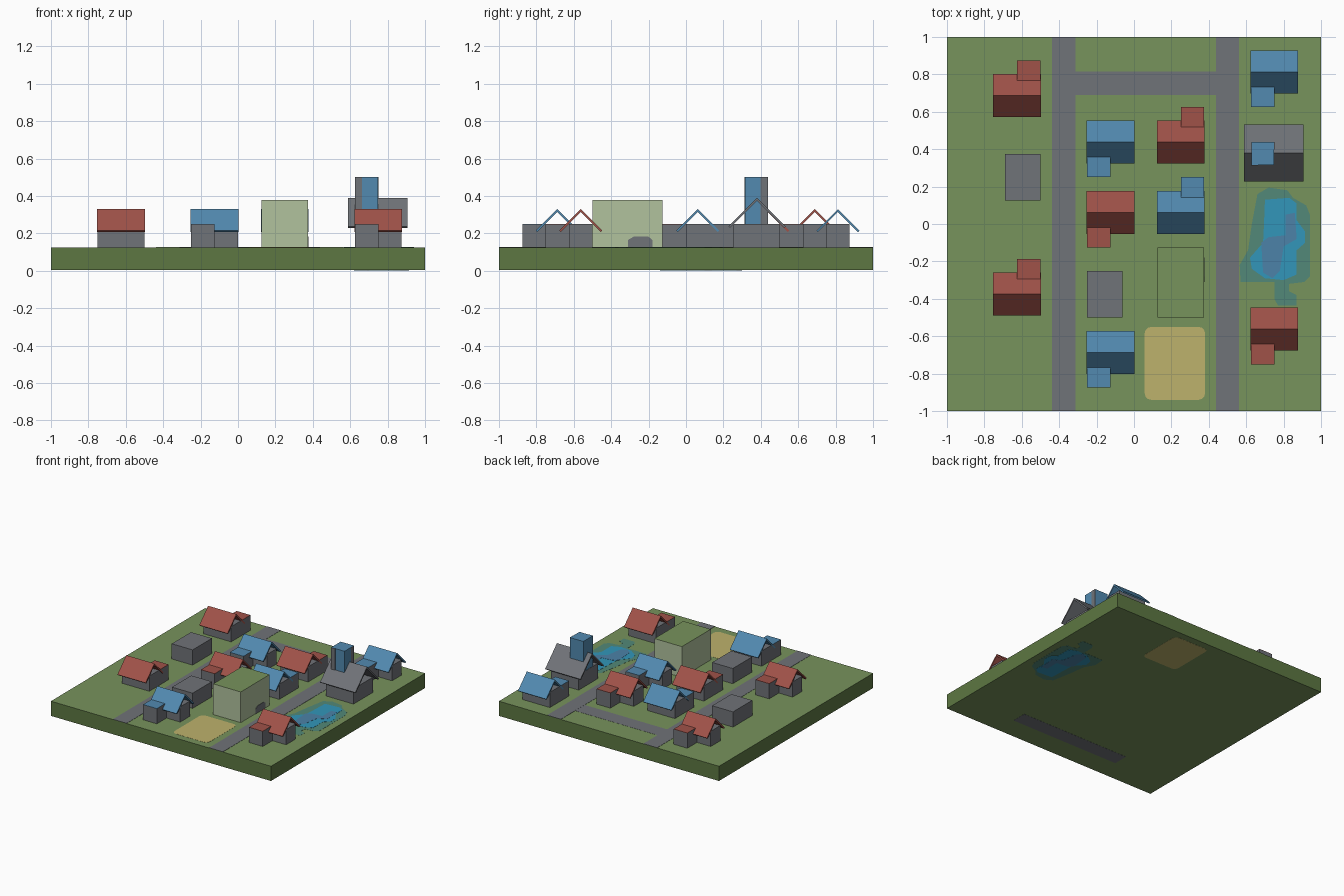
import bpy, bmesh, math

if "Cube" in bpy.data.objects:
    bpy.data.objects.remove(bpy.data.objects["Cube"])

def mat(name, r, g, b):
    m = bpy.data.materials.new(name)
    lin = [((c / 255 + 0.055) / 1.055) ** 2.4 for c in (r, g, b)]
    m.diffuse_color = (*lin, 1)
    m.use_nodes = True
    m.node_tree.nodes["Principled BSDF"].inputs["Base Color"].default_value = m.diffuse_color
    return m

GRASS = mat("grass", 119, 147, 92)
EARTH = mat("dark_grass", 93, 119, 66)
STONE = mat("stone_grey", 112, 115, 120)
RED = mat("roof_red", 160, 82, 73)
BLUE = mat("roof_blue", 82, 138, 176)
HILL = mat("pale_green", 177, 194, 157)
SAND = mat("sand", 190, 178, 108)
SHORE = mat("shore_teal", 82, 136, 120)
WATER = mat("water_blue", 50, 150, 186)
DEEP = mat("deep_water", 76, 130, 168)

def prism(name, pts, lo, hi, side, cap=None, axis="z"):
    """Extrude a 2D outline along z (x,y points) or along x (y,z points)."""
    bm = bmesh.new()
    def place(p, d):
        return (p[0], p[1], d) if axis == "z" else (d, p[0], p[1])
    a = [bm.verts.new(place(p, lo)) for p in pts]
    b = [bm.verts.new(place(p, hi)) for p in pts]
    n = len(pts)
    caps = [bm.faces.new(a[::-1]), bm.faces.new(b)]
    for i in range(n):
        bm.faces.new((a[i], a[(i + 1) % n], b[(i + 1) % n], b[i]))
    bmesh.ops.recalc_face_normals(bm, faces=bm.faces)
    for f in caps:
        f.material_index = 1 if cap else 0
    me = bpy.data.meshes.new(name)
    bm.to_mesh(me)
    bm.free()
    me.materials.append(side)
    if cap:
        me.materials.append(cap)
    ob = bpy.data.objects.new(name, me)
    bpy.context.collection.objects.link(ob)
    return ob

def box(name, x0, x1, y0, y1, z0, z1, side, cap=None):
    return prism(name, [(x0, y0), (x1, y0), (x1, y1), (x0, y1)], z0, z1, side, cap)

def rounded(x0, x1, y0, y1, r):
    pts = []
    for cx, cy, s in ((x1 - r, y1 - r, 0), (x0 + r, y1 - r, 90), (x0 + r, y0 + r, 180), (x1 - r, y0 + r, 270)):
        for k in range(4):
            t = math.radians(s + 30 * k)
            pts.append((cx + r * math.cos(t), cy + r * math.sin(t)))
    return pts

G = 0.125  # ground level

# ground slab
box("ground", -1, 1, -1, 1, 0.004, G, EARTH, GRASS)

# roads
for x in (-0.375, 0.5):
    box("long_road", x - 0.0625, x + 0.0625, -1, 1, G, G + 0.002, STONE)

# painted patches: shown on the top, and mirrored in y on the underside
def patch(name, pts, level, colour, under=None):
    prism(name, pts, G, G + 0.001 * level, colour)
    low = [(x, -y) for x, y in (under or pts)]
    prism(name + "_underside", low, 0.004 - 0.001 * level, 0.004, colour)

def strip(x0, x1):
    return [(x0, 0.69), (x1, 0.69), (x1, 0.815), (x0, 0.815)]

patch("cross_road", strip(-0.32, 0.44), 1, STONE, strip(-0.5, 0.5))
patch("sand_patch", rounded(0.057, 0.38, -0.94, -0.55, 0.035), 1, SAND)
patch("lake_shore", [(0.66, 0.16), (0.72, 0.195), (0.82, 0.18), (0.85, 0.14), (0.92, 0.10), (0.94, 0.05),
                     (0.94, -0.28), (0.91, -0.31), (0.83, -0.32), (0.83, -0.36), (0.87, -0.38), (0.87, -0.435),
                     (0.77, -0.435), (0.75, -0.40), (0.75, -0.31), (0.57, -0.31), (0.565, -0.22),
                     (0.61, -0.14), (0.63, 0.0)], 1, SHORE)
patch("lake_water", [(0.70, 0.13), (0.83, 0.14), (0.87, 0.11), (0.87, 0.02), (0.915, -0.04), (0.915, -0.10),
                     (0.87, -0.14), (0.87, -0.27), (0.80, -0.30), (0.70, -0.29), (0.63, -0.24),
                     (0.62, -0.18), (0.69, -0.10), (0.695, 0.0)], 2, WATER)
patch("lake_deep", [(0.81, 0.05), (0.86, 0.06), (0.87, -0.08), (0.80, -0.12), (0.78, -0.25), (0.74, -0.29),
                    (0.69, -0.26), (0.68, -0.10), (0.72, -0.07), (0.81, -0.06)], 3, DEEP)

# gable roof: one thin folded sheet along x
def roof(name, x0, x1, yc, peak, half, colour, t=0.016):
    e = peak - half
    pts = [(yc - half, e), (yc, peak), (yc + half, e), (yc + half - t / 2, e - t / 2),
           (yc, peak - t), (yc - half + t / 2, e - t / 2)]
    prism(name, pts, x0, x1, colour, axis="x")

# houses: body, roof and a flat-topped annex; s turns the house around
def house(x, y, s, colour):
    box("house_walls", x - 0.125, x + 0.125, y - 0.0625, y + 0.0625, G, 0.25, STONE)
    roof("house_roof", x - 0.128, x + 0.128, y, 0.33, 0.115, colour)
    xs = sorted((x, x + s * 0.125))
    ys = sorted((y + s * 0.0625, y + s * 0.1875))
    box("annex_walls", *xs, *ys, G, 0.247, STONE)
    box("annex_roof", *xs, *ys, 0.247, 0.25, colour)

for h in ((-0.625, 0.6875, 1, RED), (-0.625, -0.375, 1, RED), (-0.125, 0.4375, -1, BLUE),
          (-0.125, 0.0625, -1, RED), (-0.125, -0.6875, -1, BLUE), (0.25, 0.4375, 1, RED),
          (0.25, 0.0625, 1, BLUE), (0.75, 0.8125, -1, BLUE), (0.75, -0.5625, -1, RED)):
    house(*h)

# large hall with tower
box("hall_walls", 0.625, 0.875, 0.25, 0.5, G, 0.25, STONE)
roof("hall_roof", 0.587, 0.907, 0.38, 0.39, 0.153, STONE)
box("tower", 0.627, 0.748, 0.3145, 0.4375, 0.25, 0.5, BLUE)
box("tower_front_stone", 0.625, 0.664, 0.3125, 0.3145, 0.25, 0.5, STONE)
box("tower_side_stone", 0.748, 0.75, 0.397, 0.4375, 0.25, 0.5, STONE)

# flat sheds
box("shed", -0.69, -0.5, 0.125, 0.375, G, 0.25, STONE)
box("shed", -0.25, -0.0625, -0.5, -0.25, G, 0.25, STONE)

# square hill with a cave mouth
box("hill", 0.125, 0.375, -0.5, -0.125, G, 0.377, HILL, GRASS)
prism("cave_mouth", [(-0.31, G), (-0.18, G), (-0.18, 0.165), (-0.20, 0.182), (-0.28, 0.182), (-0.31, 0.165)],
      0.375, 0.378, STONE, axis="x")
